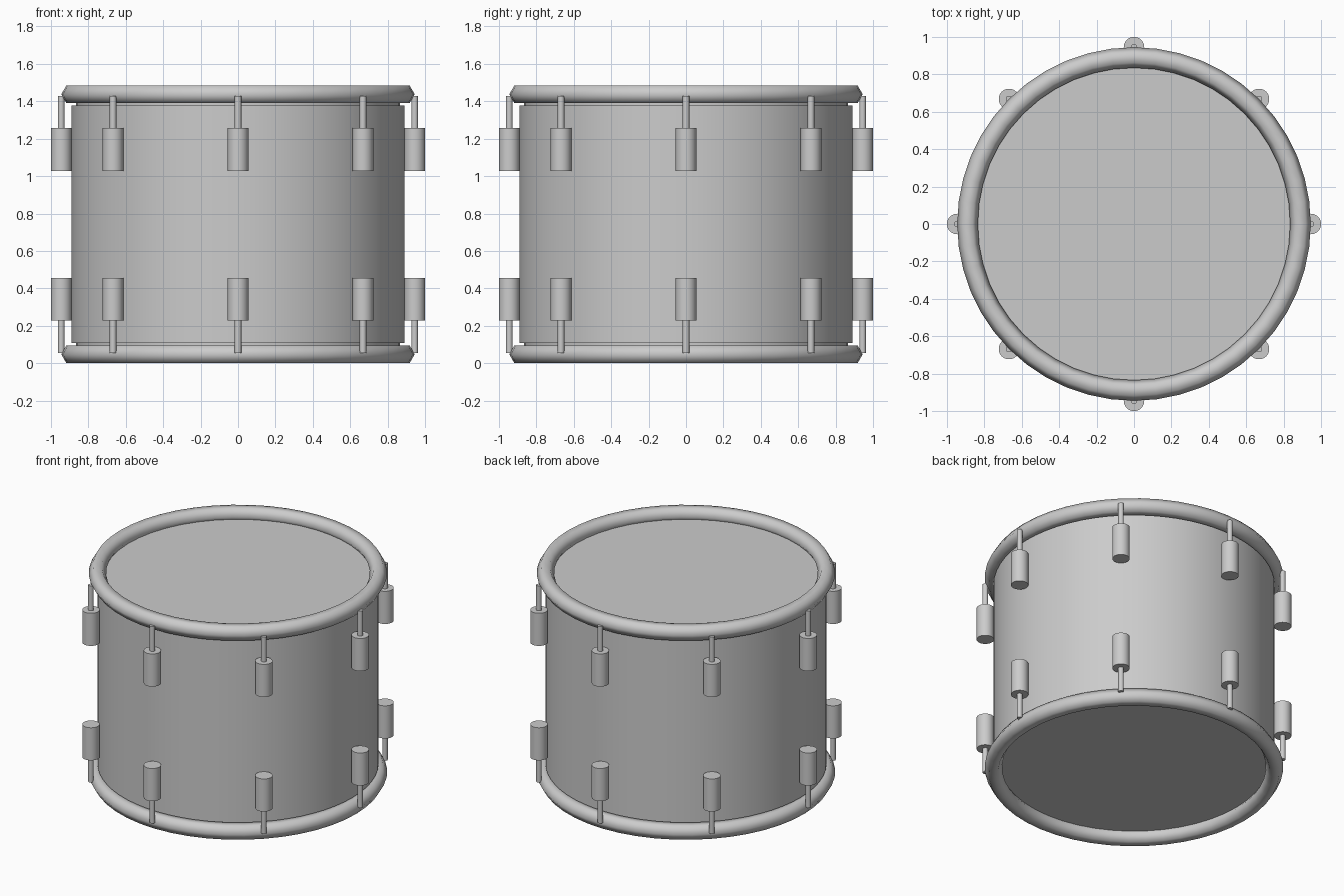
import bpy
from math import cos, sin, pi, radians

cube = bpy.data.objects.get("Cube")
if cube:
    bpy.data.objects.remove(cube, do_unlink=True)

grey = bpy.data.materials.new("plain_grey")
grey.use_nodes = True
colour = (0.6, 0.6, 0.6, 1)
grey.diffuse_color = colour
grey.node_tree.nodes["Principled BSDF"].inputs["Base Color"].default_value = colour

HEIGHT = 1.485
MID = HEIGHT / 2
RIM = 0.89      # radius of the rim's centre line
TUBE = 0.055    # radius of the rim tube and of the lugs
LUG_RING = RIM + TUBE


def finish(name):
    ob = bpy.context.object
    ob.name = name
    ob.data.materials.append(grey)
    return ob


def cylinder(name, radius, low, high, x=0, y=0, sides=64):
    bpy.ops.mesh.primitive_cylinder_add(
        vertices=sides, radius=radius, depth=high - low,
        location=(x, y, (low + high) / 2))
    bpy.ops.object.shade_smooth_by_angle(angle=radians(35))
    return finish(name)


# Shell, with a slightly narrower head showing at both ends
cylinder("shell", RIM, 0.107, HEIGHT - 0.107)
cylinder("drum_heads", 0.865, 0.07, HEIGHT - 0.07)

for end, side in (("top", 1), ("bottom", -1)):
    # Six-sided hoop, shaded round
    bpy.ops.mesh.primitive_torus_add(
        major_radius=RIM, minor_radius=TUBE, major_segments=48,
        minor_segments=6,
        location=(0, 0, MID + side * (MID - TUBE * sin(pi / 3))))
    bpy.ops.object.shade_smooth()
    finish(end + "_rim")

    # Lugs and tension rods around the shell
    for i in range(8):
        x, y = LUG_RING * cos(i * pi / 4), LUG_RING * sin(i * pi / 4)
        for part, radius, near, far in (("lug", TUBE, 0.286, 0.514),
                                        ("tension_rod", 0.0175, 0.5, 0.687)):
            low, high = sorted((MID + side * near, MID + side * far))
            cylinder(f"{end}_{part}_{i + 1}", radius, low, high, x, y, 32)
